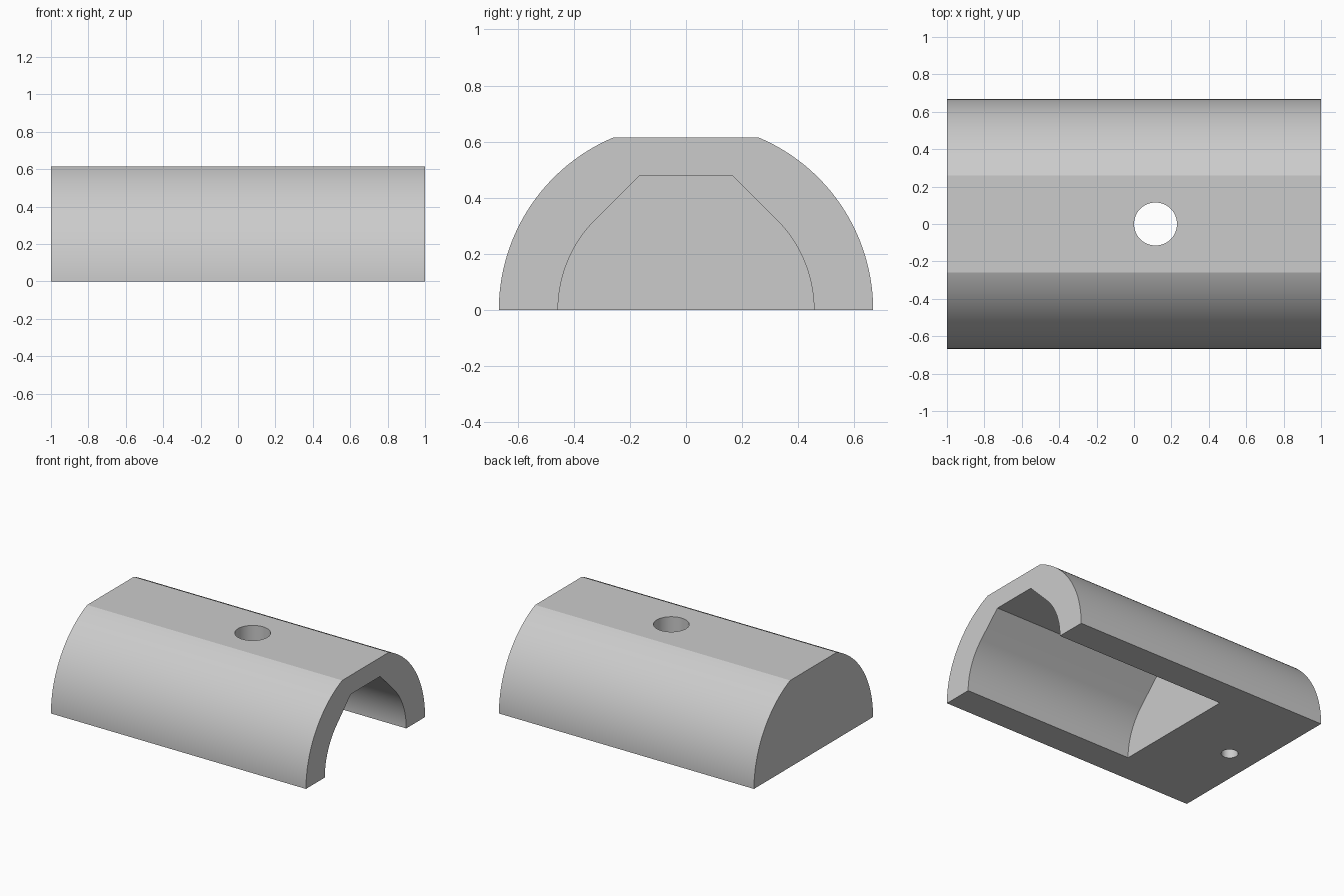
import bpy
import bmesh
from math import sin, cos, pi, sqrt

default = bpy.data.objects.get("Cube")
if default:
    bpy.data.objects.remove(default, do_unlink=True)

R_OUT, R_IN = 0.667, 0.456      # outer shell and cavity radii
TOP, CEILING = 0.614, 0.48      # flat heights

grey = bpy.data.materials.new("light_grey")
grey.use_nodes = True
COLOR = (0.6, 0.6, 0.6, 1)
grey.diffuse_color = COLOR
grey.node_tree.nodes["Principled BSDF"].inputs["Base Color"].default_value = COLOR


def add_object(name, bm):
    bmesh.ops.recalc_face_normals(bm, faces=bm.faces)
    mesh = bpy.data.meshes.new(name)
    bm.to_mesh(mesh)
    bm.free()
    mesh.materials.append(grey)
    obj = bpy.data.objects.new(name, mesh)
    bpy.context.collection.objects.link(obj)
    return obj


def extrude_x(name, half, x0, x1):
    """Mirror a half profile of (y, z) points and extrude it along x."""
    bm = bmesh.new()
    profile = half + [(-y, z) for y, z in reversed(half)]
    face = bm.faces.new([bm.verts.new((x0, y, z)) for y, z in profile])
    moved = bmesh.ops.extrude_face_region(bm, geom=[face])["geom"]
    verts = [v for v in moved if isinstance(v, bmesh.types.BMVert)]
    bmesh.ops.translate(bm, vec=(x1 - x0, 0, 0), verts=verts)
    return add_object(name, bm)


def drill(name, x, radius, z0, z1):
    bm = bmesh.new()
    bmesh.ops.create_cone(bm, cap_ends=True, segments=64, radius1=radius,
                          radius2=radius, depth=z1 - z0)
    bmesh.ops.translate(bm, vec=(x, 0, (z0 + z1) / 2), verts=bm.verts)
    return add_object(name, bm)


def arc(radius, end, steps):
    return [(radius * cos(end * i / steps), radius * sin(end * i / steps))
            for i in range(steps + 1)]


# Half-round body with a flat top
top_y = sqrt(R_OUT ** 2 - TOP ** 2)
body_arc = arc(R_OUT, pi / 2, 64)
body_half = [p for p in body_arc if p[1] < TOP - 0.003] + [(top_y, TOP)]
body = extrude_x("shell_body", body_half, -1, 1)

# Cavity: round sides, 45 degree shoulders, flat ceiling, open at one end
cavity_half = ([(R_IN, -0.1)] + arc(R_IN, pi / 4, 32)
               + [(R_IN * sqrt(2) - CEILING, CEILING)])
cutters = [
    extrude_x("cavity_cutter", cavity_half, -0.333, 1.1),
    drill("top_hole_cutter", 0.115, 0.115, 0.3, 0.8),
    drill("blind_hole_cutter", -0.797, 0.054, -0.1, 0.3),
]

# Cut the openings
bpy.context.view_layer.objects.active = body
for cutter in cutters:
    cutter.hide_render = True
    cut = body.modifiers.new(cutter.name, "BOOLEAN")
    cut.operation = "DIFFERENCE"
    cut.solver = "EXACT"
    cut.object = cutter
    bpy.ops.object.modifier_apply(modifier=cut.name)
    bpy.data.objects.remove(cutter, do_unlink=True)

# Smooth the curved walls, keep the edges crisp
bpy.ops.object.select_all(action="DESELECT")
body.select_set(True)
bpy.ops.object.shade_smooth_by_angle(angle=pi / 9)
